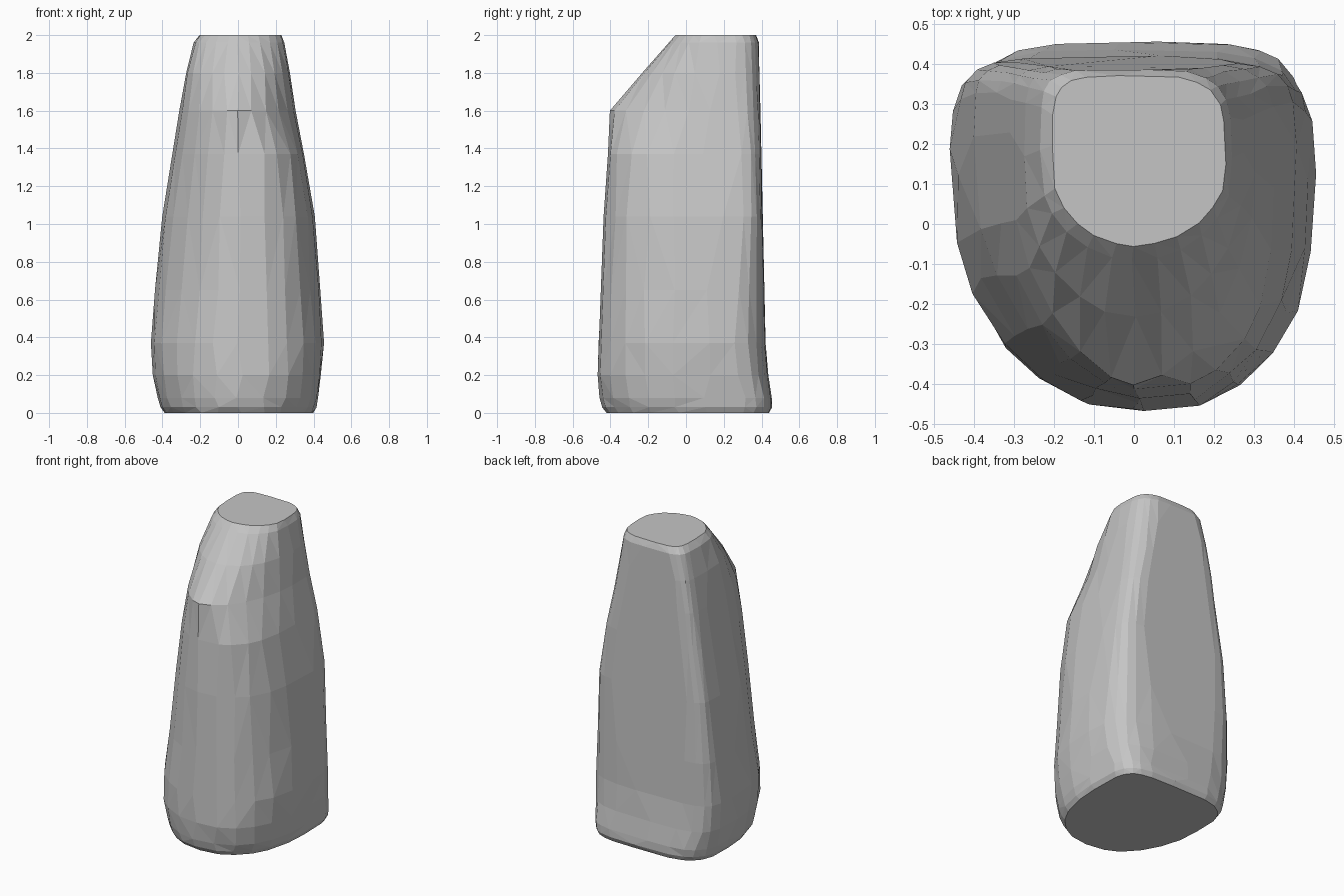
import bpy, bmesh, math, random

random.seed(4)
cube = bpy.data.objects.get("Cube")
if cube:
    bpy.data.objects.remove(cube, do_unlink=True)

stone = bpy.data.materials.new("stone_grey")
stone.use_nodes = True
colour = (0.56, 0.56, 0.56, 1)
stone.diffuse_color = colour
stone.node_tree.nodes["Principled BSDF"].inputs["Base Color"].default_value = colour

# Rings from base to top: height, right x, left x, front y, back y, then the
# squareness of the front right, front left, back right and back left corners
RINGS = [
    (0.00, -0.39, 0.40, -0.42, 0.44, 2.1, 2.4, 3.6, 4.8),
    (0.03, -0.41, 0.415, -0.44, 0.455, 2.1, 2.4, 3.6, 4.8),
    (0.08, -0.425, 0.425, -0.455, 0.455, 2.1, 2.5, 3.7, 4.6),
    (0.20, -0.45, 0.44, -0.47, 0.435, 2.1, 2.6, 4.2, 3.8),
    (0.37, -0.46, 0.455, -0.46, 0.42, 2.1, 2.6, 4.6, 3.6),
    (0.65, -0.44, 0.435, -0.45, 0.415, 1.9, 2.6, 6, 4.2),
    (1.04, -0.40, 0.405, -0.435, 0.405, 1.8, 2.6, 8, 5.6),
    (1.37, -0.345, 0.35, -0.415, 0.40, 1.8, 2.8, 8, 5.6),
    (1.60, -0.31, 0.305, -0.40, 0.395, 1.7, 1.8, 7.5, 4.8),
    (1.80, -0.275, 0.275, -0.23, 0.39, 2.0, 2.0, 7, 4.2),
    (1.96, -0.235, 0.245, -0.09, 0.385, 1.9, 2.0, 6, 4.2),
    (2.00, -0.205, 0.23, -0.055, 0.37, 1.9, 1.9, 5.5, 4),
]
SIDES = 24
MID_Y = 0.13


def power(value, n):
    return math.copysign(abs(value) ** (2 / n), value)


def ring_points(z, right, left, front, back, fr, fl, br, bl):
    """Outline whose four corners each have their own roundness."""
    for i in range(SIDES):
        a = math.tau * (i + random.uniform(-0.12, 0.12)) / SIDES
        c, s = math.cos(a), math.sin(a)
        half = left if c > 0 else -right
        if s > 0:
            depth, n = back - MID_Y, bl if c > 0 else br
        else:
            depth, n = MID_Y - front, fl if c > 0 else fr
        # Uneven, chipped surface
        k = random.uniform(0.995, 1.007)
        yield (half * power(c, n) * k, MID_Y + depth * power(s, n) * k, z)


# Standing stone: lofted rings with capped ends
bm = bmesh.new()
rings = [[bm.verts.new(p) for p in ring_points(*r)] for r in RINGS]
for low, high in zip(rings, rings[1:]):
    for i in range(SIDES):
        j = (i + 1) % SIDES
        bm.faces.new((low[i], low[j], high[j], high[i]))
bm.faces.new(rings[0][::-1])
bm.faces.new(rings[-1])

# Break the sides into irregular flat facets
sides = [f for f in bm.faces if len(f.verts) == 4]
bmesh.ops.triangulate(bm, faces=sides, quad_method='SHORT_EDGE')
bmesh.ops.dissolve_limit(bm, angle_limit=math.radians(1.5),
                         verts=bm.verts[:], edges=bm.edges[:])
bmesh.ops.recalc_face_normals(bm, faces=bm.faces[:])

mesh = bpy.data.meshes.new("standing_stone")
bm.to_mesh(mesh)
bm.free()
mesh.materials.append(stone)
obj = bpy.data.objects.new("standing_stone", mesh)
bpy.context.collection.objects.link(obj)
